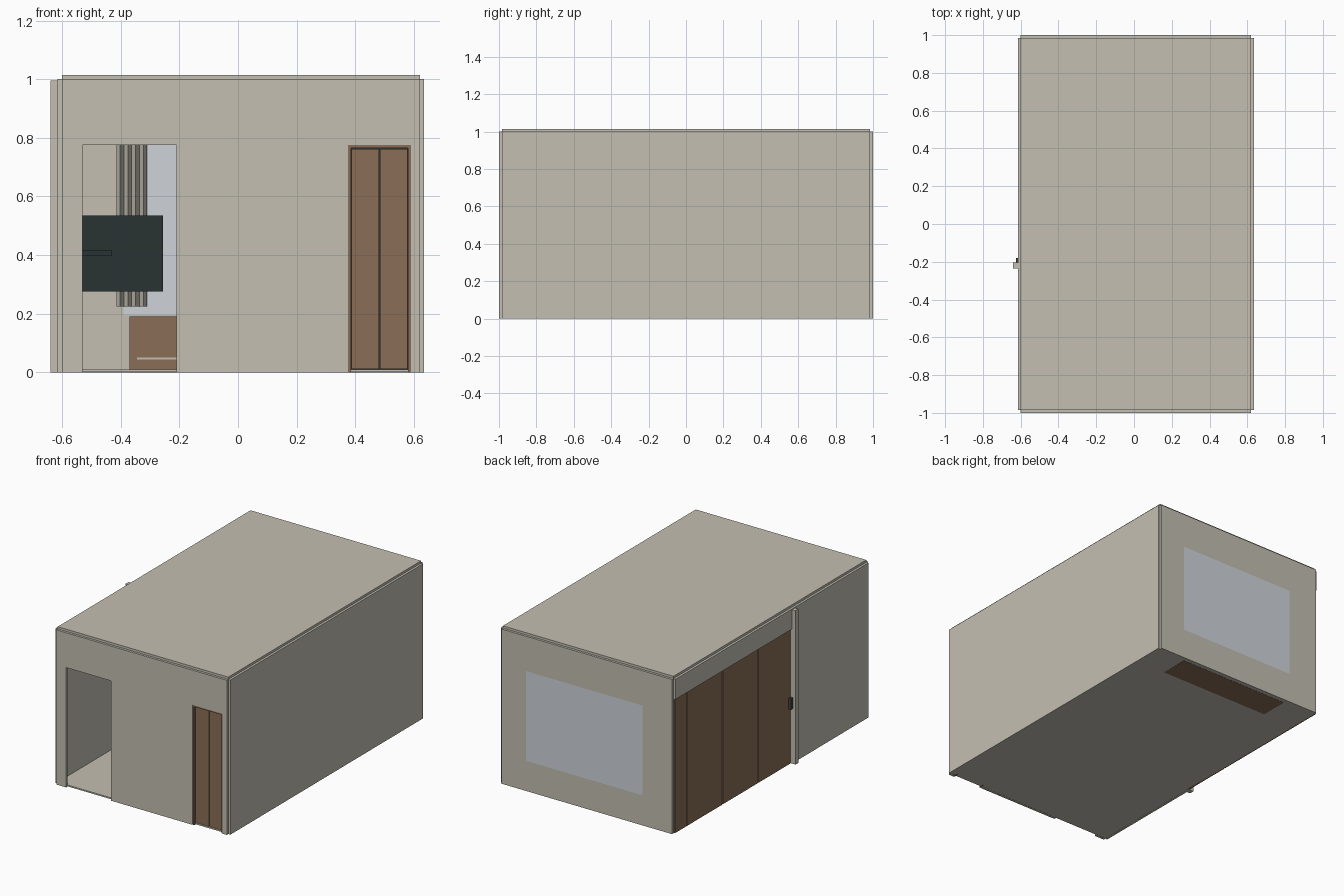
import bpy, bmesh, math

cube = bpy.data.objects.get("Cube")
if cube:
    bpy.data.objects.remove(cube, do_unlink=True)


def material(name, r, g, b):
    lin = [((c / 255 + 0.055) / 1.055) ** 2.4 for c in (r, g, b)] + [1]
    m = bpy.data.materials.new(name)
    m.use_nodes = True
    m.diffuse_color = lin
    m.node_tree.nodes["Principled BSDF"].inputs["Base Color"].default_value = lin
    return m


STONE = material("warm_stone", 196, 191, 178)
WOOD = material("brown_wood", 138, 110, 87)
GLASS = material("pale_glass", 207, 212, 218)
BLACK = material("dark_slate", 42, 50, 50)
METAL = material("grey_handle", 70, 66, 62)

# room limits and wall thickness
L, R, F, B, H, T = -0.60, 0.62, -0.985, 0.985, 1.0, 0.015


def finish(name, bm, mat):
    bmesh.ops.recalc_face_normals(bm, faces=bm.faces)
    mesh = bpy.data.meshes.new(name)
    bm.to_mesh(mesh)
    bm.free()
    mesh.materials.append(mat)
    ob = bpy.data.objects.new(name, mesh)
    bpy.context.collection.objects.link(ob)
    return ob


def prism(name, mat, outline, axis, start, end):
    """Extrude a 2D outline along the given axis."""
    def place(p, d):
        return {"x": (d, *p), "y": (p[0], d, p[1]), "z": (*p, d)}[axis]
    bm = bmesh.new()
    face = bm.faces.new([bm.verts.new(place(p, start)) for p in outline])
    ext = bmesh.ops.extrude_face_region(bm, geom=[face])["geom"]
    for v in ext:
        if isinstance(v, bmesh.types.BMVert):
            v.co["xyz".index(axis)] = end
    return finish(name, bm, mat)


def box(name, mat, x, y, z):
    pts = [(x[0], y[0]), (x[1], y[0]), (x[1], y[1]), (x[0], y[1])]
    return prism(name, mat, pts, "z", *z)


# shell
box("floor", STONE, (L, R), (F, B), (0.001, 0.01))
box("roof", STONE, (L, R), (F, B), (H - 0.005, H + T))
box("right_wall", STONE, (R, R + T), (F, B), (0, H))

# front wall with a doorway and a closet opening
D0, D1, C0, C1, TOP = -0.53, -0.21, 0.375, 0.59, 0.775
prism("front_wall", STONE,
      [(L, 0), (D0, 0), (D0, TOP), (D1, TOP), (D1, 0), (C0, 0), (C0, TOP),
       (C1, TOP), (C1, 0), (R, 0), (R, H), (L, H)], "y", F - T, F)

# left wall: solid at the front, header over the folding doors
POST, HEAD = -0.22, 0.87
prism("left_wall", STONE,
      [(F, 0), (POST, 0), (POST, HEAD), (B, HEAD), (B, H), (F, H)], "x", L - T, L)
box("door_post", STONE, (-0.64, L), (POST - 0.015, POST + 0.015), (0, 0.995))

# back wall with a window hole and a flush pane
WX, WZ = (-0.39, 0.445), (0.195, 0.775)
wall = box("back_wall", STONE, (L, R), (B, B + T), (0, H))
cutter = box("window_cutter", STONE, WX, (B - 0.1, B + 0.1), WZ)
cutter.hide_render = True
mod = wall.modifiers.new("window_hole", "BOOLEAN")
mod.object, mod.operation, mod.solver = cutter, "DIFFERENCE", "EXACT"
bpy.context.view_layer.objects.active = wall
bpy.ops.object.modifier_apply(modifier=mod.name)
bpy.data.objects.remove(cutter, do_unlink=True)
box("window_pane", GLASS, WX, (B, B + T), WZ)

# folding door panels with narrow gaps
seams = [B, 0.86, 0.495, 0.13, POST + 0.015]
for i, (a, b) in enumerate(zip(seams, seams[1:])):
    box(f"folding_door_{i + 1}", WOOD, (L - 0.008, L + 0.006),
        (b + 0.003, a - 0.003), (0.001, HEAD))
box("folding_door_core", BLACK, (L - 0.002, L + 0.002), (POST, B), (0.002, HEAD))
box("folding_door_handle", METAL, (L - 0.025, L), (-0.203, -0.18), (0.36, 0.43))

# closet lining and its pair of doors
E = 0.01
prism("closet_frame", WOOD,
      [(C0, 0), (C0 + E, 0), (C0 + E, TOP - E), (C1 - E, TOP - E), (C1 - E, 0),
       (C1, 0), (C1, TOP), (C0, TOP)], "y", F - 0.012, F + 0.02)
mid = (C0 + C1) / 2
for name, a, b in (("left", mid, C1 - E), ("right", C0 + E, mid)):
    box(f"closet_door_{name}", WOOD, (a + 0.002, b - 0.002),
        (F, F + 0.012), (0.012, TOP - E - 0.003))
box("closet_back", BLACK, (C0 + E, C1 - E), (F + 0.013, F + 0.018), (0.01, TOP - E))

# low bench under the window, with a pale shelf groove
box("window_bench", WOOD, (-0.37, 0.42), (0.785, 0.97), (0, 0.19))
box("bench_groove", STONE, (-0.345, 0.395), (0.78, 0.786), (0.043, 0.05))


# pleated curtains either side of the window
def curtain(name, x0, x1):
    n = 16
    xs = [x0 + (x1 - x0) * i / n for i in range(n + 1)]
    fold = [(x, 0.955 + 0.012 * math.cos(math.pi * i / 2)) for i, x in enumerate(xs)]
    rear = [(x, y + 0.006) for x, y in reversed(fold)]
    prism(name, STONE, fold + rear, "z", 0.225, 0.80)


curtain("curtain_right", -0.415, -0.31)
curtain("curtain_left", 0.365, 0.47)

# wall screen on a swing arm
box("screen", BLACK, (-0.56, -0.265), (-0.30, -0.27), (0.275, 0.535))
box("screen_rim", BLACK, (-0.265, -0.255), (-0.295, -0.275), (0.275, 0.535))
box("screen_arm", BLACK, (L, -0.43), (-0.32, -0.30), (0.397, 0.415))
